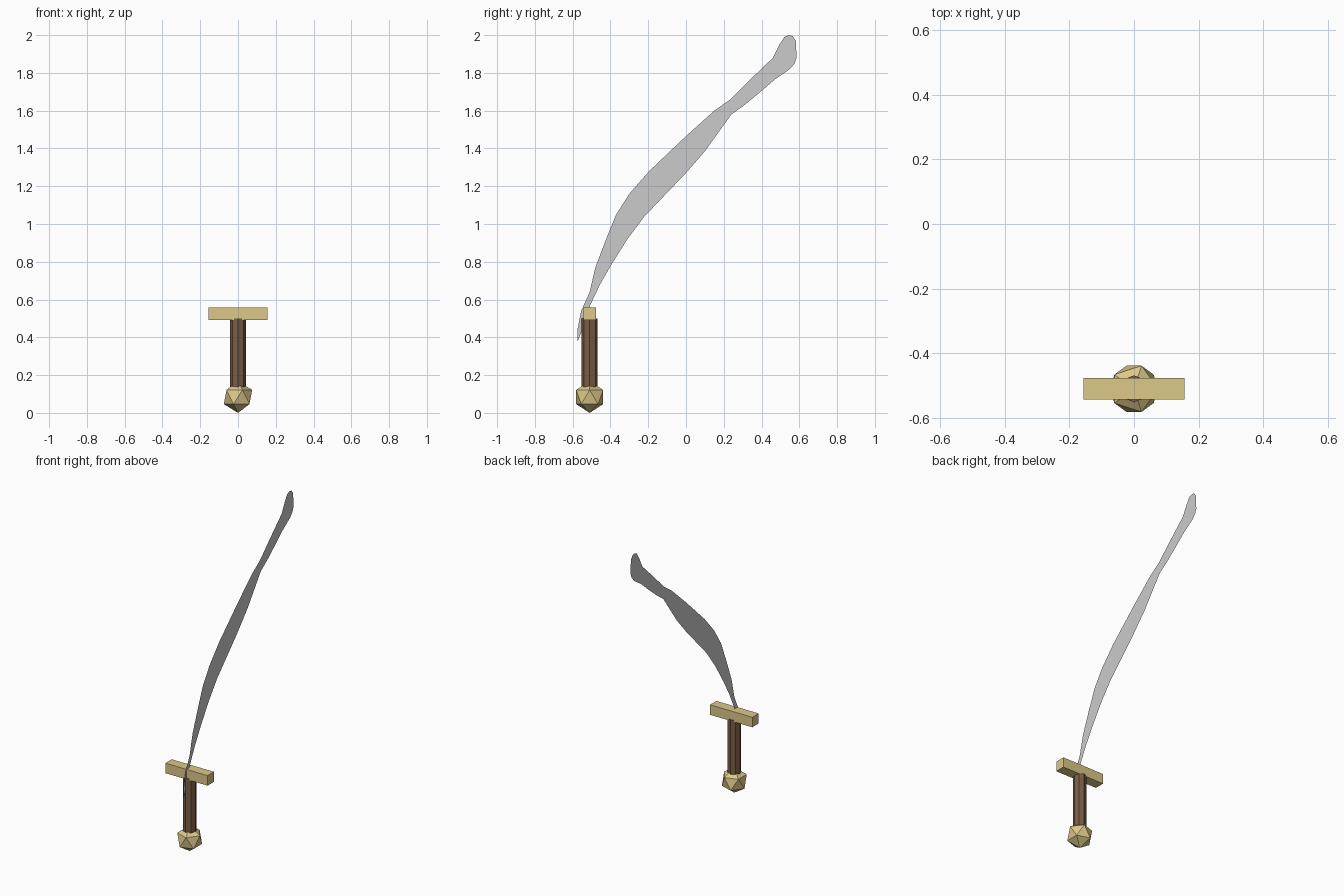
import bpy, bmesh, math

if "Cube" in bpy.data.objects:
    bpy.data.objects.remove(bpy.data.objects["Cube"])

def material(name, rgb):
    m = bpy.data.materials.new(name)
    m.diffuse_color = (*rgb, 1)
    m.use_nodes = True
    m.node_tree.nodes["Principled BSDF"].inputs["Base Color"].default_value = m.diffuse_color
    return m

def finish(name, mat):
    ob = bpy.context.object
    ob.name = name
    ob.data.materials.append(mat)
    return ob

gold = material("gold", (0.72, 0.58, 0.25))
wood = material("wood", (0.20, 0.11, 0.06))
steel = material("steel", (0.60, 0.60, 0.63))
HILT_Y = -0.51

# Pommel: faceted icosahedron
bpy.ops.mesh.primitive_ico_sphere_add(subdivisions=1, radius=0.084, location=(0, HILT_Y, 0.084))
finish("pommel", gold)

# Grip: octagonal rod
bpy.ops.mesh.primitive_cylinder_add(vertices=8, radius=0.042, depth=0.38, location=(0, HILT_Y, 0.31))
finish("grip", wood)

# Cross guard: square bar
bpy.ops.mesh.primitive_cube_add(size=1, location=(0, HILT_Y, 0.524))
guard = finish("guard", gold)
guard.scale = (0.312, 0.067, 0.067)

# Blade: flat curved sheet in the x = 0 plane, outline as (y, z)
spine = [(-.575, .375), (-.575, .44), (-.555, .54), (-.51, .64), (-.48, .77),
         (-.425, .915), (-.37, 1.05), (-.30, 1.16), (-.195, 1.28), (0, 1.465),
         (.15, 1.60), (.235, 1.66), (.335, 1.76), (.46, 1.88)]
tip = [(.495, 1.95), (.52, 1.99), (.545, 2.0), (.565, 1.995), (.582, 1.97),
       (.585, 1.88), (.575, 1.85), (.55, 1.82)]
edge = [(.47, 1.765), (.395, 1.70), (.31, 1.63), (.24, 1.58), (.19, 1.51),
        (.10, 1.385), (0, 1.27), (-.22, 1.04), (-.31, .92), (-.395, .785),
        (-.455, .68), (-.51, .565), (-.545, .45)]
bm = bmesh.new()
face = bm.faces.new([bm.verts.new((0, y, z)) for y, z in spine + tip + edge])
face.normal_update()
if face.normal.x < 0:
    face.normal_flip()
bmesh.ops.triangulate(bm, faces=[face])
mesh = bpy.data.meshes.new("blade")
bm.to_mesh(mesh)
bm.free()
blade = bpy.data.objects.new("blade", mesh)
mesh.materials.append(steel)
bpy.context.collection.objects.link(blade)
